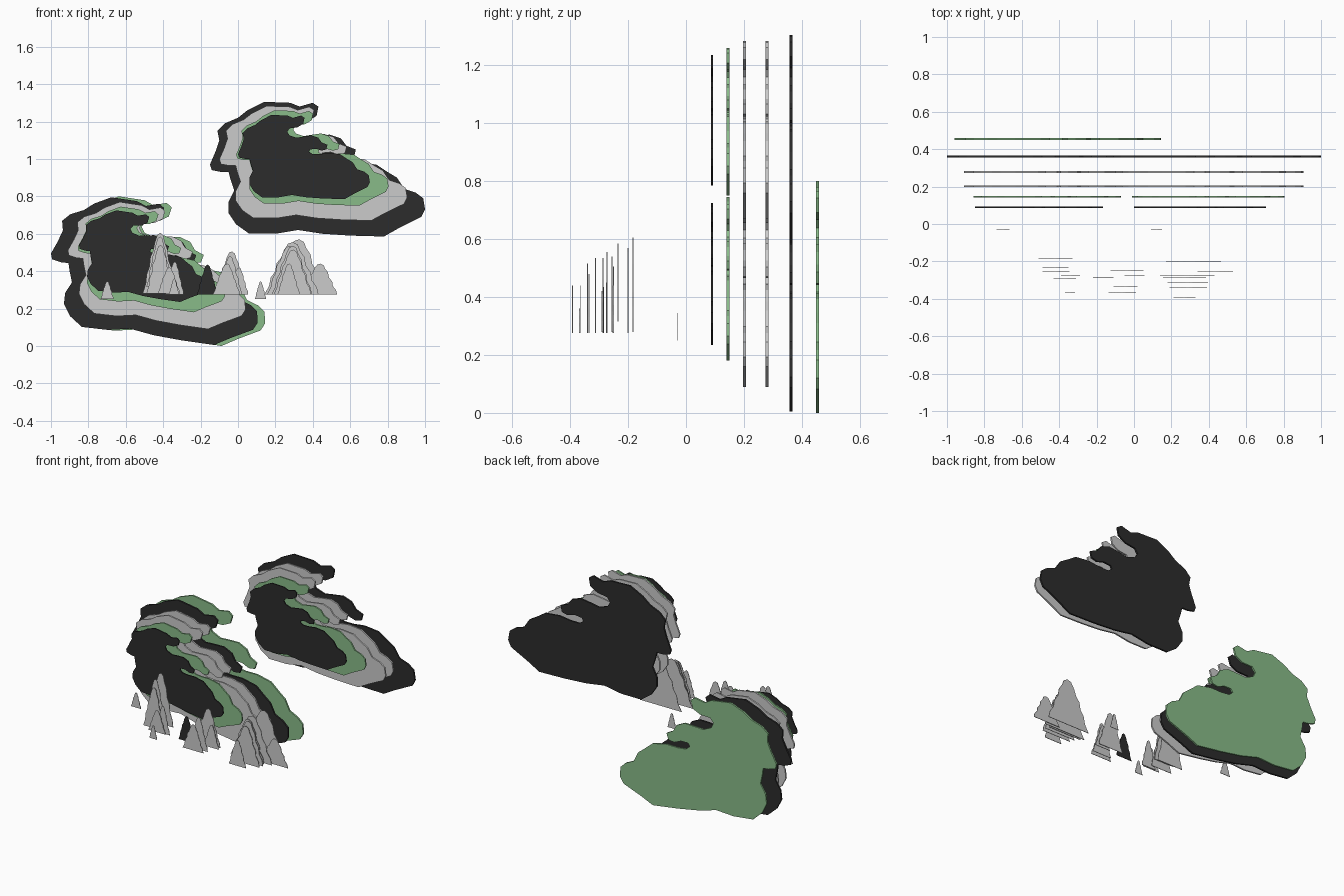
import bpy, bmesh, math

def material(name, rgb):
    m = bpy.data.materials.new(name)
    m.diffuse_color = (*rgb, 1)
    return m

BLACK = material("black_card", (0.025, 0.025, 0.025))
GREEN = material("green_card", (0.25, 0.50, 0.25))

def plate(name, pts, y, thick, mat=None):
    """Flat card cut from an x/z outline, centred on depth y."""
    bm = bmesh.new()
    face = bm.faces.new([bm.verts.new((x, y - thick / 2, z)) for x, z in pts])
    ext = bmesh.ops.extrude_face_region(bm, geom=[face])
    bmesh.ops.translate(bm, vec=(0, thick, 0),
                        verts=[g for g in ext["geom"] if isinstance(g, bmesh.types.BMVert)])
    bmesh.ops.recalc_face_normals(bm, faces=bm.faces)
    bmesh.ops.triangulate(bm, faces=[f for f in bm.faces if len(f.verts) > 4])
    me = bpy.data.meshes.new(name)
    bm.to_mesh(me)
    bm.free()
    ob = bpy.data.objects.new(name, me)
    bpy.context.collection.objects.link(ob)
    if mat:
        me.materials.append(mat)

def fit(pts, box, angle=0):
    """Rotate an outline, then fit it to box (x0, x1, z0, z1)."""
    c, s = math.cos(angle), math.sin(angle)
    pts = [(x * c - z * s, x * s + z * c) for x, z in pts]
    xs, zs = [p[0] for p in pts], [p[1] for p in pts]
    x0, x1, z0, z1 = box
    return [(x0 + (x - min(xs)) / (max(xs) - min(xs)) * (x1 - x0),
             z0 + (z - min(zs)) / (max(zs) - min(zs)) * (z1 - z0)) for x, z in pts]

# Cloud outline with two finger notches, in hundredths
CLOUD = [(-15, 97), (-14, 94), (-9, 93), (-5, 93), (-4, 89), (-2, 83), (-5, 77), (-5, 71),
         (-1, 65), (6, 60), (20, 60), (32, 62), (45, 60), (60, 59), (78, 58.5), (86, 63),
         (92, 66), (98, 69), (100, 73), (99, 79), (95, 82), (89, 84), (85, 90), (80, 93),
         (74, 97), (64, 98), (56, 97), (50, 97), (47, 99), (48, 101), (53, 101.5), (58, 100),
         (62, 101), (63, 105), (58, 107), (55, 111), (49, 113), (42, 112), (36, 111),
         (30, 113), (28, 116), (30, 119), (37, 120), (42, 123), (43, 128), (40, 130),
         (33, 128), (28, 130), (14, 130.5), (5, 126), (0, 122), (-7, 119), (-11, 115),
         (-10, 110), (-12, 104)]

# Stacked cloud layers, front to back: y, thickness, material, right box, left box
TILT = math.radians(-6.5)
LAYERS = [
    ("front", .089, .007, BLACK, (0, .705, .785, 1.235), (-.85, -.165, .235, .725)),
    ("green", .145, .009, GREEN, (-.01, .805, .75, 1.26), (-.857, -.07, .18, .745)),
    ("grey_a", .202, .010, None, (-.10, .905, .67, 1.283), (-.91, .04, .09, .77)),
    ("grey_b", .279, .010, None, (-.10, .905, .67, 1.283), (-.91, .04, .09, .77)),
    ("dark", .362, .011, BLACK, (-.15, 1.0, .585, 1.305), (-1.0, .105, .005, .795)),
    ("back", .454, .011, GREEN, None, (-.96, .145, 0, .80)),
]
for name, y, t, mat, right, left in LAYERS:
    if right:
        plate("right_cloud_" + name, fit(CLOUD, right), y, t, mat)
    plate("left_cloud_" + name, fit(CLOUD, left, TILT), y, t, mat)

# Peak outline: wide base, stepped flanks, rounded tip
PEAK = [(0, 0), (1, 0), (.97, .14), (.88, .27), (.86, .42), (.77, .55), (.74, .72), (.66, .84),
        (.62, .95), (.53, 1), (.44, .97), (.36, .84), (.31, .70), (.23, .60), (.20, .44),
        (.12, .32), (.09, .16)]
# x0, x1, base, top, y
PEAKS = [
    (-.51, -.33, .28, .605, -.183), (-.49, -.35, .315, .585, -.235),
    (-.49, -.345, .28, .54, -.255), (-.39, -.29, .275, .45, -.275),
    (-.43, -.31, .28, .42, -.29), (-.37, -.315, .275, .36, -.367),
    (-.125, .05, .275, .505, -.25), (-.05, .055, .275, .42, -.273),
    (-.11, .02, .275, .48, -.335), (-.135, .01, .275, .44, -.365),
    (.17, .465, .275, .57, -.20), (.34, .53, .275, .44, -.253),
    (.14, .43, .275, .555, -.273), (.155, .385, .275, .535, -.287),
    (.18, .395, .275, .535, -.312), (.19, .39, .275, .515, -.34),
    (.21, .33, .275, .44, -.392),
    (-.735, -.665, .25, .345, -.03), (.09, .15, .25, .345, -.03),
]
for i, (x0, x1, z0, z1, y) in enumerate(PEAKS):
    plate(f"peak_{i + 1}", fit(PEAK, (x0, x1, z0, z1)), y, .003)
plate("dark_peak", fit(PEAK, (-.22, -.11, .275, .435)), -.285, .003, BLACK)
